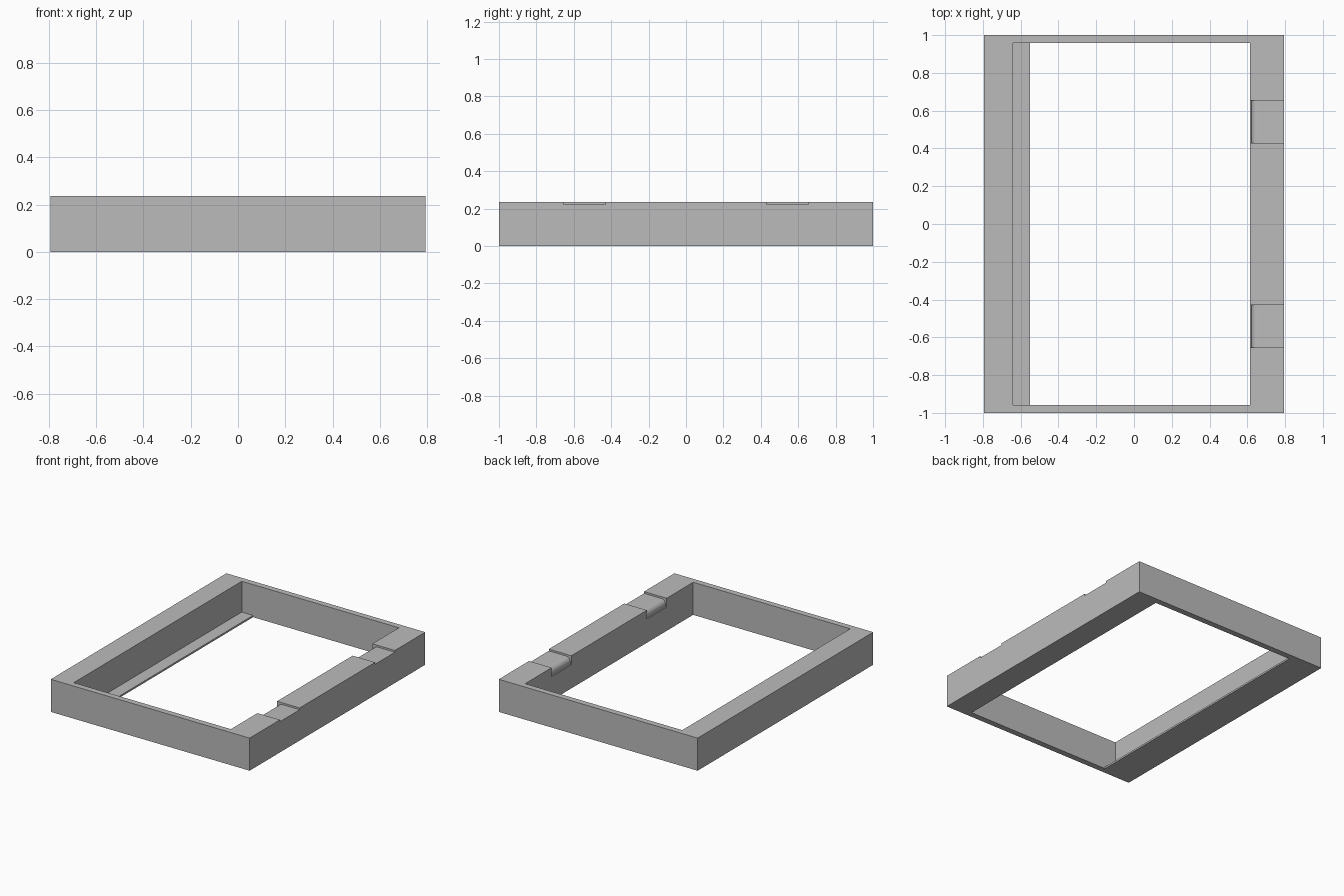
import bpy
import bmesh
from math import sin, cos, pi, radians

cube = bpy.data.objects.get("Cube")
if cube:
    bpy.data.objects.remove(cube, do_unlink=True)

grey = bpy.data.materials.new("plain grey")
grey.use_nodes = True
COLOUR = (0.5, 0.5, 0.5, 1)
grey.diffuse_color = COLOUR
grey.node_tree.nodes["Principled BSDF"].inputs["Base Color"].default_value = COLOUR


def prism(name, profile, y0, y1):
    """Extrude an x-z profile along y."""
    bm = bmesh.new()
    face = bm.faces.new([bm.verts.new((x, y0, z)) for x, z in profile])
    extruded = bmesh.ops.extrude_face_region(bm, geom=[face])["geom"]
    moved = [v for v in extruded if isinstance(v, bmesh.types.BMVert)]
    bmesh.ops.translate(bm, verts=moved, vec=(0, y1 - y0, 0))
    bmesh.ops.recalc_face_normals(bm, faces=bm.faces)
    mesh = bpy.data.meshes.new(name)
    bm.to_mesh(mesh)
    bm.free()
    mesh.materials.append(grey)
    obj = bpy.data.objects.new(name, mesh)
    bpy.context.collection.objects.link(obj)
    return obj


def cut(target, cutter):
    cutter.hide_render = True
    mod = target.modifiers.new("cut", "BOOLEAN")
    mod.operation = "DIFFERENCE"
    mod.solver = "EXACT"
    mod.object = cutter
    bpy.context.view_layer.objects.active = target
    bpy.ops.object.modifier_apply(modifier=mod.name)
    bpy.data.objects.remove(cutter, do_unlink=True)


W, H = 0.793, 0.235       # half width and height
INNER_Y = 0.957           # half length of the opening
INNER_X = 0.613           # inner face of the notched rail
LEDGE_Z = 0.013           # thickness of the lower lip

# Frame block
frame = prism("frame", [(-W, 0), (W, 0), (W, H), (-W, H)], -1, 1)

# Opening, leaving a thin lip at the foot of the plain rail
opening = [(-0.55, -0.1), (INNER_X, -0.1), (INNER_X, 0.4), (-0.64, 0.4),
           (-0.64, LEDGE_Z), (-0.55, LEDGE_Z)]
cut(frame, prism("opening_cutter", opening, -INNER_Y, INNER_Y))

# Two shallow notches with a rounded inner end
FLOOR, R, END_X = 0.222, 0.035, 0.621
arc = [(END_X + R - R * sin(a), FLOOR - R + R * cos(a))
       for a in (i * pi / 16 for i in range(9))]
notch = [(0.9, 0.4), (0.9, FLOOR)] + arc + [(END_X, 0.17), (0.58, 0.17), (0.58, 0.4)]
for y0, y1 in ((-0.655, -0.43), (0.43, 0.655)):
    cut(frame, prism("notch_cutter", notch, y0, y1))

bpy.ops.object.select_all(action="DESELECT")
frame.select_set(True)
bpy.context.view_layer.objects.active = frame
bpy.ops.object.shade_smooth_by_angle(angle=radians(30))
